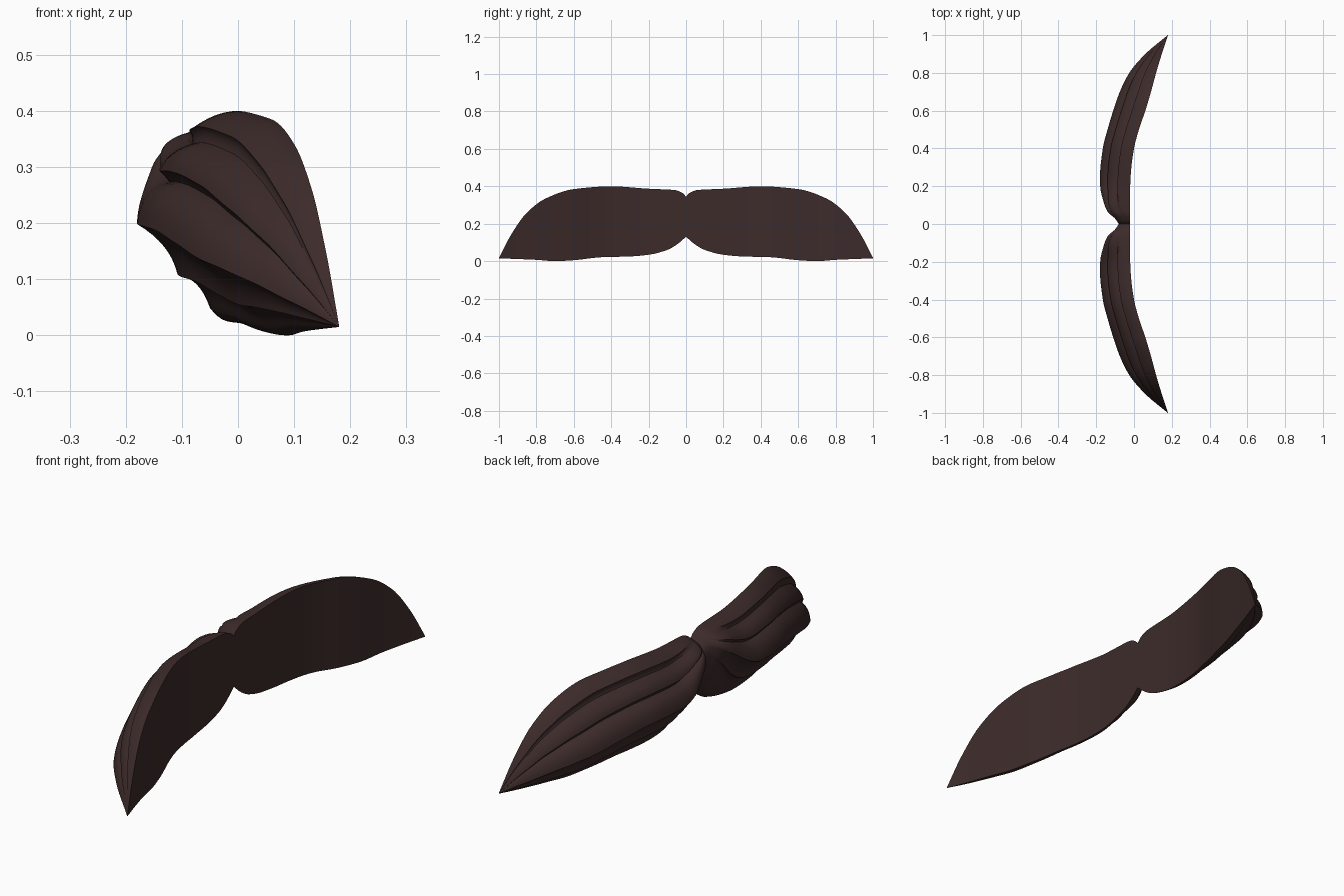
import bpy, bmesh, math

if "Cube" in bpy.data.objects:
    bpy.data.objects.remove(bpy.data.objects["Cube"])


def curve(pts, t):
    """Monotone cubic interpolation through (t, value) points."""
    n = len(pts)
    d = [(pts[i + 1][1] - pts[i][1]) / (pts[i + 1][0] - pts[i][0]) for i in range(n - 1)]
    m = [d[0]] + [0 if d[i - 1] * d[i] <= 0 else 2 * d[i - 1] * d[i] / (d[i - 1] + d[i])
                  for i in range(1, n - 1)] + [d[-1]]
    i = max(k for k in range(n - 1) if pts[k][0] <= t or k == 0)
    h = pts[i + 1][0] - pts[i][0]
    s = (t - pts[i][0]) / h
    return ((2*s**3 - 3*s*s + 1) * pts[i][1] + (s**3 - 2*s*s + s) * h * m[i]
            + (3*s*s - 2*s**3) * pts[i + 1][1] + (s**3 - s*s) * h * m[i + 1])


# Outlines along the half length (y, value)
TOP = [(0, .345), (.02, .365), (.06, .38), (.2, .387), (.4, .4), (.6, .385),
       (.75, .335), (.85, .26), (.93, .15), (1, .018)]
BOTTOM = [(0, .13), (.05, .088), (.1, .06), (.2, .034), (.3, .025), (.45, .021),
          (.6, .005), (.7, 0), (.8, .007), (1, .015)]
FRONT = [(0, -.09), (.03, -.115), (.06, -.15), (.1, -.167), (.2, -.179), (.25, -.18),
         (.4, -.165), (.5, -.14), (.6, -.11), (.7, -.075), (.8, -.025), (.9, .06), (1, .179)]
BACK = [(0, -.02), (.2, -.02), (.3, -.014), (.4, 0), (.5, .026), (.6, .06),
        (.7, .09), (.8, .117), (.9, .147), (1, .18)]
# Sweep of the strands: they gather at the top centre and spread outwards
SWEEP = [(0, .15), (.08, .45), (.25, 1), (.5, 1.1), (.75, 1.3), (1, 1.45)]

# Strand arcs of the cross-section (depth, height), top to bottom: control, end
ARCS = [((.2, 1), (.42, .93)), ((.36, .9), (.40, .86)), ((.68, .83), (.75, .73)),
        ((.70, .71), (.65, .68)), ((.95, .65), (1, .475)), ((.64, .38), (.56, .23)),
        ((.33, .22), (.2, .06)), ((.1, 0), (0, 0))]
profile = [(0, 1)]
for c, e in ARCS:
    a = profile[-1]
    for k in range(1, 9):
        t = k / 8
        profile.append(tuple((1-t)**2 * a[i] + 2*t*(1-t) * c[i] + t*t * e[i] for i in (0, 1)))


def section(y):
    top, bot = curve(TOP, y), curve(BOTTOM, y)
    front, back = curve(FRONT, y), curve(BACK, y)
    p = curve(SWEEP, y)
    blend = min(1, y / .2)
    blend = blend * blend * (3 - 2 * blend)
    ring = []
    for u, v in profile:
        v = max(0, v) ** p
        u0 = (1 - v ** 12) * v ** .4
        u = u0 + (u - u0) * blend
        ring.append((back + (front - back) * u, y, bot + (top - bot) * v))
    # straight back face
    ring += [(back, y, bot + (top - bot) * k / 8) for k in range(1, 8)]
    return ring


# Half moustache lofted from centre to tip
bm = bmesh.new()
STEPS = 70
ys = [.5 * (1 - math.cos(math.pi * k / STEPS)) for k in range(STEPS)]
rings = [[bm.verts.new(c) for c in section(y)] for y in ys]
n = len(rings[0])
for a, b in zip(rings, rings[1:]):
    for i in range(n):
        j = (i + 1) % n
        bm.faces.new((a[i], a[j], b[j], b[i]))
tip = bm.verts.new((.18, 1, .016))
for i in range(n):
    bm.faces.new((rings[-1][i], rings[-1][(i + 1) % n], tip))
bmesh.ops.recalc_face_normals(bm, faces=bm.faces)
# outward check on the back face
bm.faces.ensure_lookup_table()
if max(bm.faces, key=lambda f: abs(f.normal.x) * f.calc_area() * (f.calc_center_median().x > 0)).normal.x < 0:
    bmesh.ops.reverse_faces(bm, faces=bm.faces)
mesh = bpy.data.meshes.new("moustache")
bm.to_mesh(mesh)
bm.free()
obj = bpy.data.objects.new("moustache", mesh)
bpy.context.collection.objects.link(obj)

# Other half
mirror = obj.modifiers.new("mirror", 'MIRROR')
mirror.use_axis = (False, True, False)
mirror.use_clip = True

mat = bpy.data.materials.new("dark_brown_hair")
mat.diffuse_color = (.045, .024, .023, 1)
mat.use_nodes = True
mat.node_tree.nodes["Principled BSDF"].inputs["Base Color"].default_value = mat.diffuse_color
mesh.materials.append(mat)

bpy.context.view_layer.objects.active = obj
obj.select_set(True)
bpy.ops.object.shade_smooth_by_angle(angle=math.radians(35))
